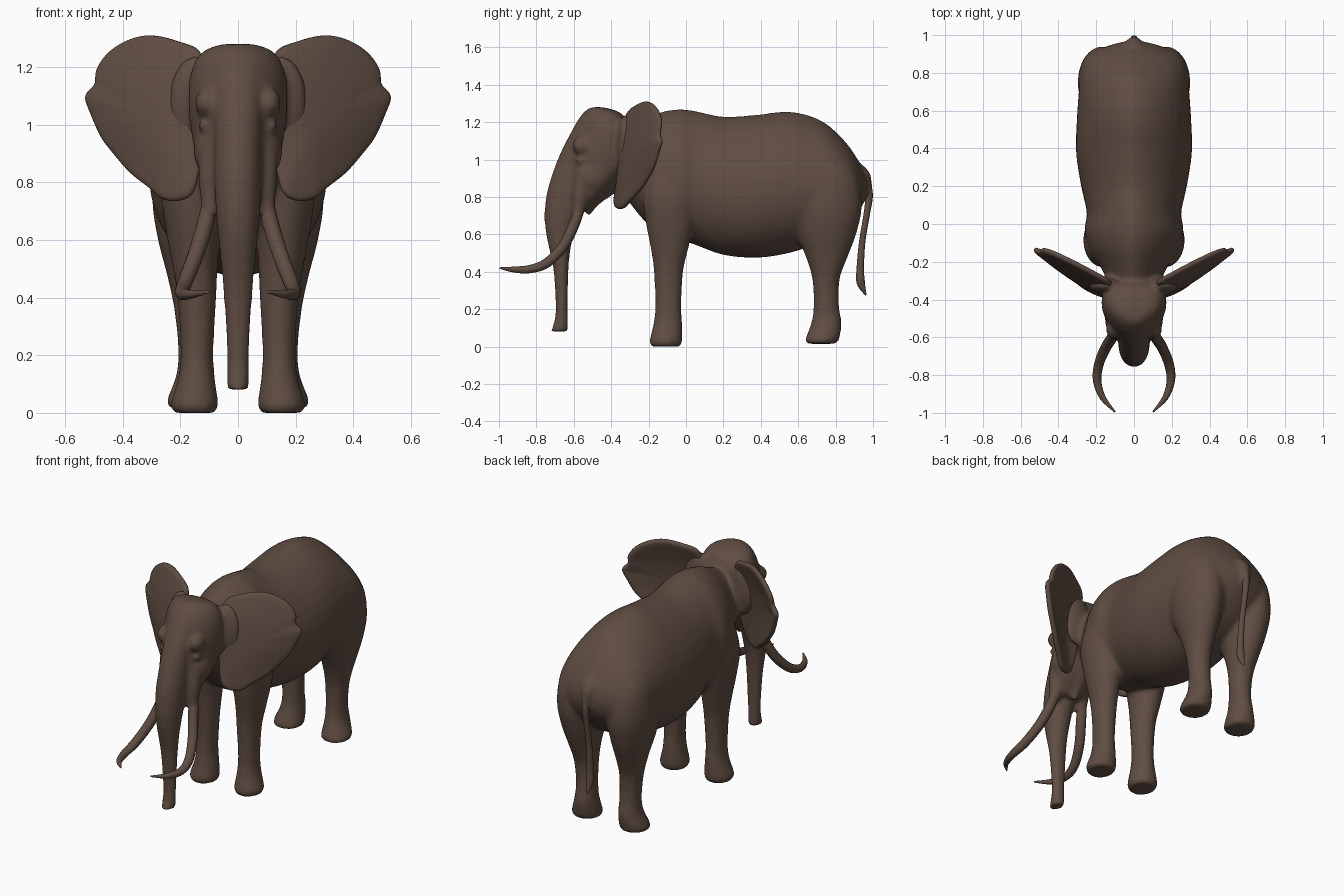
import bpy, bmesh, math
from mathutils import Vector

if "Cube" in bpy.data.objects:
    bpy.data.objects.remove(bpy.data.objects["Cube"])

hide = bpy.data.materials.new("brown hide")
hide.use_nodes = True
colour = (0.115, 0.074, 0.055, 1)
hide.diffuse_color = colour
hide.node_tree.nodes["Principled BSDF"].inputs["Base Color"].default_value = colour


def spline(rows, k=4, closed=False):
    """Smooth interpolation through rows of numbers."""
    n, out = len(rows), []
    for i in range(n if closed else n - 1):
        pick = [(i + d) % n if closed else min(max(i + d, 0), n - 1) for d in (-1, 0, 1, 2)]
        for j in range(k):
            t = j / k
            out.append([b + 0.5 * t * (c - a + t * (2*a - 5*b + 4*c - d + t * (3*(b - c) + d - a)))
                        for a, b, c, d in zip(*(rows[p] for p in pick))])
    return out if closed else out + [list(rows[-1])]


def finish(name, bm):
    bmesh.ops.recalc_face_normals(bm, faces=bm.faces)
    for f in bm.faces:
        f.smooth = True
    mesh = bpy.data.meshes.new(name)
    bm.to_mesh(mesh)
    bm.free()
    mesh.materials.append(hide)
    obj = bpy.data.objects.new(name, mesh)
    bpy.context.collection.objects.link(obj)
    return obj


def skin_rings(name, rings):
    """Closed solid through rings of points."""
    bm = bmesh.new()
    loops = [[bm.verts.new(p) for p in ring] for ring in rings]
    n = len(loops[0])
    for a, b in zip(loops, loops[1:]):
        for i in range(n):
            bm.faces.new((a[i], a[(i + 1) % n], b[(i + 1) % n], b[i]))
    bm.faces.new(loops[0])
    bm.faces.new(loops[-1])
    return finish(name, bm)


def circle(n):
    return [(math.cos(2 * math.pi * i / n), math.sin(2 * math.pi * i / n)) for i in range(n)]


def loft_y(name, rows):
    """Rows of y, bottom, top, half width; the upper half slopes to a ridge."""
    rings = []
    for y, lo, hi, w in spline(rows):
        mid = lo + 0.45 * (hi - lo)
        rings.append([(w * math.copysign(abs(c) ** (1.3 if s > 0 else 1), c), y,
                       mid + s * ((hi - mid) if s > 0 else (mid - lo))) for c, s in circle(40)])
    return skin_rings(name, rings)


def loft_z(name, rows, side=1, squeeze=0.0):
    """Rows of z, front, back, inner x, outer x; squeeze narrows the front."""
    rings = []
    for z, y0, y1, x0, x1 in spline(rows):
        rings.append([(side * ((x0 + x1) / 2 + c * (x1 - x0) / 2 * (1 + squeeze * s)),
                       (y0 + y1) / 2 + s * (y1 - y0) / 2, z) for c, s in circle(24)])
    return skin_rings(name, rings)


def tube(name, rows, side=1):
    """Round tube; rows of x, y, z, radius."""
    rows = spline(rows, 5)
    pts = [Vector((side * r[0], r[1], r[2])) for r in rows]
    rings = []
    for i, p in enumerate(pts):
        d = (pts[min(i + 1, len(pts) - 1)] - pts[max(i - 1, 0)]).normalized()
        u = d.cross(Vector((1, 0.1, 0))).normalized()
        v = d.cross(u)
        rings.append([p + rows[i][3] * (c * u + s * v) for c, s in circle(12)])
    return skin_rings(name, rings)


def lump(name, centre, size):
    bm = bmesh.new()
    bmesh.ops.create_uvsphere(bm, u_segments=20, v_segments=12, radius=1)
    for v in bm.verts:
        v.co = Vector(c + s * q for c, s, q in zip(centre, size, v.co))
    return finish(name, bm)


# Torso with neck, shoulders, belly and rump
parts = [loft_y("body", [
    (-0.42, 0.88, 1.17, 0.10), (-0.32, 0.79, 1.18, 0.135), (-0.23, 0.68, 1.215, 0.175),
    (-0.13, 0.60, 1.255, 0.235), (-0.03, 0.57, 1.27, 0.262), (0.06, 0.54, 1.258, 0.25),
    (0.20, 0.49, 1.23, 0.28), (0.38, 0.475, 1.24, 0.307), (0.55, 0.50, 1.257, 0.303),
    (0.70, 0.55, 1.22, 0.293), (0.80, 0.60, 1.15, 0.285), (0.88, 0.67, 1.06, 0.25),
    (0.935, 0.74, 0.97, 0.16), (0.965, 0.80, 0.91, 0.06)])]

# Skull, forehead and trunk
parts.append(loft_z("skull", [
    (1.28, -0.51, -0.44, -0.06, 0.06), (1.25, -0.55, -0.35, -0.125, 0.125),
    (1.18, -0.595, -0.30, -0.16, 0.16), (1.08, -0.63, -0.28, -0.168, 0.168),
    (0.97, -0.65, -0.29, -0.158, 0.158), (0.88, -0.66, -0.36, -0.14, 0.14),
    (0.80, -0.67, -0.44, -0.115, 0.115), (0.73, -0.67, -0.53, -0.08, 0.08)], squeeze=0.25))
parts.append(loft_z("trunk", [
    (1.21, -0.58, -0.45, -0.09, 0.09), (1.06, -0.66, -0.48, -0.085, 0.085),
    (0.95, -0.706, -0.50, -0.083, 0.083), (0.82, -0.745, -0.53, -0.083, 0.083),
    (0.70, -0.757, -0.57, -0.077, 0.077), (0.60, -0.748, -0.60, -0.068, 0.068),
    (0.50, -0.727, -0.62, -0.058, 0.058), (0.40, -0.708, -0.628, -0.05, 0.05),
    (0.20, -0.697, -0.632, -0.038, 0.038), (0.12, -0.71, -0.63, -0.038, 0.038),
    (0.08, -0.725, -0.63, -0.037, 0.037)]))
parts.append(tube("lower_jaw", [
    (0, -0.38, 0.92, 0.09), (0, -0.45, 0.84, 0.06), (0, -0.50, 0.77, 0.035), (0, -0.525, 0.70, 0.014)]))

for side, word in ((1, "left"), (-1, "right")):
    # Column legs with flared feet
    parts.append(loft_z(word + "_front_leg", [
        (0.0, -0.185, -0.03, 0.08, 0.22), (0.03, -0.195, -0.02, 0.068, 0.235),
        (0.12, -0.175, -0.02, 0.08, 0.208), (0.22, -0.165, -0.025, 0.085, 0.20),
        (0.40, -0.172, -0.015, 0.075, 0.21), (0.52, -0.188, 0.012, 0.07, 0.23),
        (0.66, -0.215, 0.045, 0.06, 0.255), (0.80, -0.23, 0.06, 0.06, 0.268),
        (0.98, -0.19, 0.04, 0.08, 0.235)], side))
    parts.append(loft_z(word + "_hind_leg", [
        (0.015, 0.64, 0.80, 0.085, 0.235), (0.04, 0.638, 0.82, 0.075, 0.248),
        (0.13, 0.67, 0.832, 0.085, 0.215), (0.22, 0.682, 0.818, 0.088, 0.208),
        (0.36, 0.675, 0.822, 0.085, 0.222), (0.48, 0.64, 0.865, 0.075, 0.247),
        (0.60, 0.59, 0.91, 0.055, 0.278), (0.74, 0.56, 0.94, 0.04, 0.298),
        (0.90, 0.58, 0.92, 0.05, 0.282), (1.04, 0.63, 0.84, 0.08, 0.225)], side))
    # Brow, eye, cheek, ear root and tusk socket
    parts.append(lump(word + "_brow", (side * 0.112, -0.55, 1.075), (0.038, 0.06, 0.05)))
    parts.append(lump(word + "_eye", (side * 0.119, -0.56, 0.995), (0.02, 0.03, 0.02)))
    parts.append(lump(word + "_cheek", (side * 0.105, -0.50, 0.91), (0.05, 0.09, 0.08)))
    parts.append(lump(word + "_ear_root", (side * 0.15, -0.325, 1.08), (0.09, 0.045, 0.16)))
    parts.append(tube(word + "_tusk_socket", [
        (0.085, -0.54, 0.94, 0.055), (0.092, -0.565, 0.82, 0.046),
        (0.096, -0.575, 0.73, 0.036), (0.108, -0.592, 0.67, 0.026)], side))

# Base of the tail rising out of the rump
parts.append(tube("tail_base", [(0, 0.86, 0.95, 0.07), (0, 0.94, 0.91, 0.05), (0, 0.972, 0.85, 0.026),
                                (0, 0.976, 0.80, 0.018)]))

# Merge the fleshy parts into one smooth skin
bpy.ops.object.select_all(action="DESELECT")
for p in parts:
    p.select_set(True)
bpy.context.view_layer.objects.active = parts[0]
bpy.ops.object.join()
remesh = parts[0].modifiers.new("merge", "REMESH")
remesh.mode = "VOXEL"
remesh.voxel_size = 0.012
remesh.use_smooth_shade = True
soften = parts[0].modifiers.new("soften", "SMOOTH")
soften.factor = 0.5
soften.iterations = 10

# Tail with a tufted end
tube("tail", [(0, 0.972, 0.86, 0.02), (0, 0.979, 0.80, 0.02),
              (0, 0.965, 0.70, 0.017), (0, 0.942, 0.56, 0.017), (0, 0.932, 0.42, 0.02),
              (0, 0.935, 0.34, 0.022), (0, 0.962, 0.275, 0.004)])

# Ear outline, x and z
EAR = [(0.12, 1.24), (0.2, 1.288), (0.3, 1.312), (0.38, 1.295), (0.45, 1.25), (0.49, 1.19),
       (0.495, 1.14), (0.53, 1.10), (0.51, 1.04), (0.475, 0.96), (0.43, 0.9), (0.37, 0.83),
       (0.3, 0.775), (0.26, 0.74), (0.2, 0.735), (0.15, 0.77), (0.125, 0.9), (0.115, 1.05)]


def ear(name, side):
    """Thin fan, gently domed and swept back toward its rim."""
    bm = bmesh.new()
    outline = spline(EAR, 3, True)
    cx, cz = 0.27, 1.02

    def point(x, z, s):
        tilt = 0.1 if z > 1.05 else 0.2
        y = -0.325 + (x - 0.14) * 0.51 + (z - 1.05) * tilt
        dome = -0.045 * (1 - s * s) + 0.008 * math.sin(16 * z) * s
        return bm.verts.new((side * x, y + dome, z))

    loops = [[point(cx + s * (x - cx), cz + s * (z - cz), s) for x, z in outline]
             for s in (1, 0.9, 0.7, 0.45, 0.2)]
    n = len(outline)
    for a, b in zip(loops, loops[1:]):
        for i in range(n):
            bm.faces.new((a[i], a[(i + 1) % n], b[(i + 1) % n], b[i]))
    bm.faces.new(loops[-1])
    obj = finish(name, bm)
    thick = obj.modifiers.new("thickness", "SOLIDIFY")
    thick.thickness = 0.03
    thick.offset = 0
    sub = obj.modifiers.new("round", "SUBSURF")
    sub.levels = sub.render_levels = 1


for side, word in ((1, "left"), (-1, "right")):
    ear(word + "_ear", side)
    # Long tusk sweeping out, then in at the tip
    tube(word + "_tusk", [(0.092, -0.56, 0.76, 0.026), (0.115, -0.60, 0.65, 0.029),
                          (0.15, -0.655, 0.54, 0.028), (0.185, -0.74, 0.45, 0.026),
                          (0.195, -0.83, 0.415, 0.022), (0.165, -0.92, 0.412, 0.016),
                          (0.10, -0.995, 0.42, 0.004)], side)
